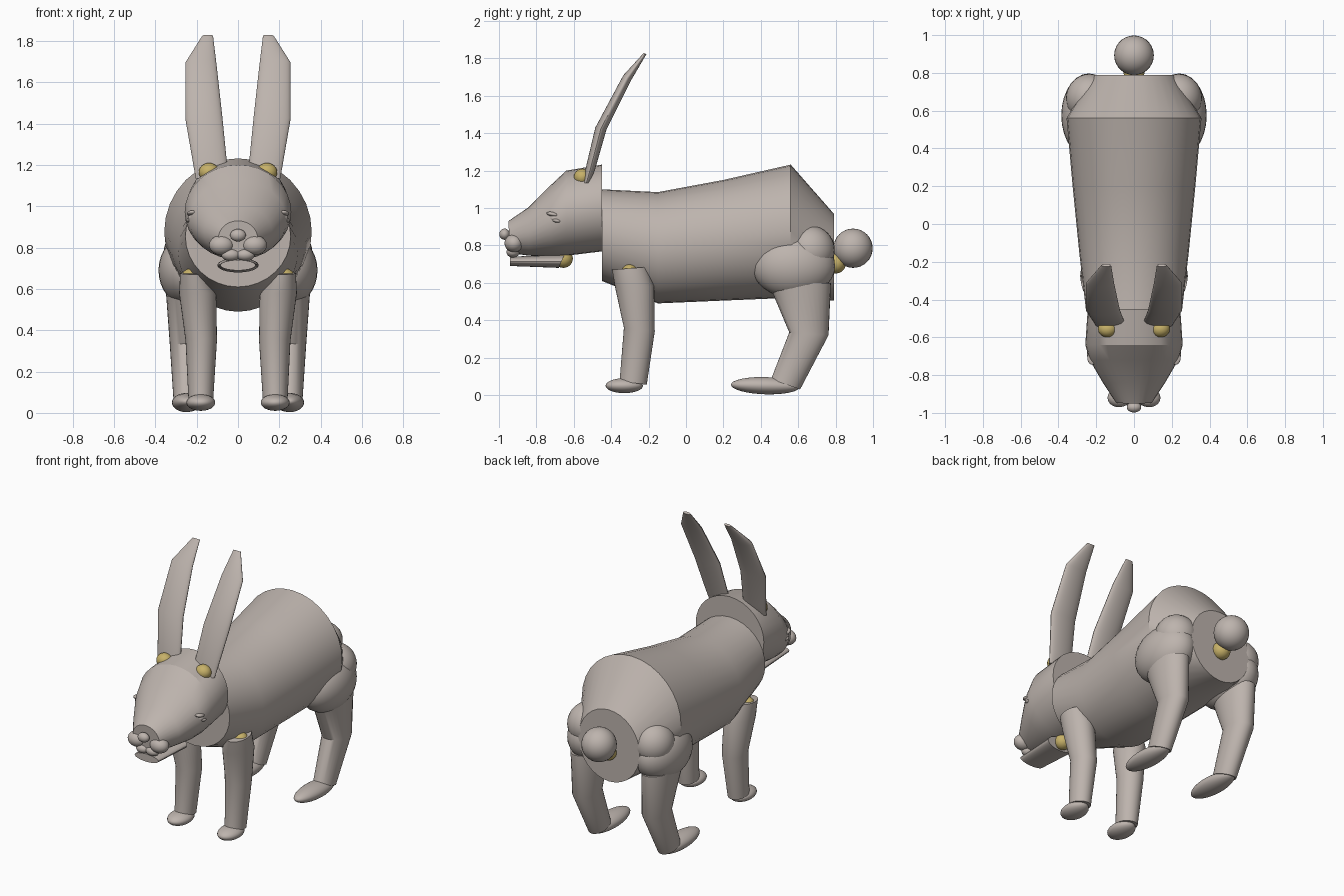
import bpy, bmesh, math
from mathutils import Vector


def material(name, rgb):
    m = bpy.data.materials.new(name)
    m.diffuse_color = (*rgb, 1)
    return m


FUR = material("warm_grey_fur", (0.51, 0.455, 0.42))
GOLD = material("gold_joint", (0.57, 0.44, 0.14))


def finish(name, bm, mat):
    bmesh.ops.recalc_face_normals(bm, faces=bm.faces)
    me = bpy.data.meshes.new(name)
    bm.to_mesh(me)
    bm.free()
    me.materials.append(mat)
    ob = bpy.data.objects.new(name, me)
    bpy.context.collection.objects.link(ob)
    bpy.ops.object.select_all(action='DESELECT')
    ob.select_set(True)
    bpy.context.view_layer.objects.active = ob
    bpy.ops.object.shade_smooth_by_angle(angle=math.radians(32))
    return ob


def loft(name, rings, mat=FUR, side=1, n=32):
    """Each ring: two opposite (y, z) points, centre x, half width in x."""
    bm = bmesh.new()
    loops = []
    for a, b, xc, hw in rings:
        p, q = Vector((xc * side, *a)), Vector((xc * side, *b))
        mid, half = (p + q) / 2, (p - q) / 2
        loops.append([bm.verts.new(mid + half * math.cos(t) + Vector((hw * math.sin(t), 0, 0)))
                      for t in (2 * math.pi * i / n for i in range(n))])
    for l0, l1 in zip(loops, loops[1:]):
        for i in range(n):
            j = (i + 1) % n
            bm.faces.new((l0[i], l0[j], l1[j], l1[i]))
    bm.faces.new(loops[0])
    bm.faces.new(loops[-1])
    return finish(name, bm, mat)


def ball(name, loc, radii, mat=FUR, tilt=0):
    bm = bmesh.new()
    bmesh.ops.create_uvsphere(bm, u_segments=28, v_segments=16, radius=1)
    ob = finish(name, bm, mat)
    ob.location, ob.scale, ob.rotation_euler = loc, radii, (tilt, 0, 0)
    return ob


# Trunk and head
loft("body", [
    ((-0.45, 1.10), (-0.45, 0.61), 0, 0.255),
    ((-0.15, 1.085), (-0.15, 0.49), 0, 0.29),
    ((0.20, 1.15), (0.20, 0.505), 0, 0.325),
    ((0.56, 1.232), (0.56, 0.52), 0, 0.357),
    ((0.79, 0.97), (0.79, 0.505), 0, 0.22)])
loft("head", [
    ((-0.45, 1.232), (-0.45, 0.768), 0, 0.245),
    ((-0.64, 1.20), (-0.64, 0.745), 0, 0.258),
    ((-0.72, 1.125), (-0.72, 0.742), 0, 0.235),
    ((-0.84, 1.005), (-0.84, 0.745), 0, 0.165),
    ((-0.95, 0.93), (-0.94, 0.76), 0, 0.095)])
loft("lower_jaw", [
    ((-0.94, 0.74), (-0.94, 0.69), 0, 0.085),
    ((-0.65, 0.75), (-0.68, 0.68), 0, 0.10)])
ball("jaw_joint", (0, -0.655, 0.73), (0.05, 0.05, 0.05), GOLD)
ball("nose", (0, -0.97, 0.86), (0.038, 0.028, 0.03))

# Tail
ball("tail", (0, 0.893, 0.785), (0.105, 0.105, 0.105))
ball("tail_joint", (0, 0.80, 0.705), (0.055, 0.055, 0.055), GOLD)

for s, tag in ((-1, "left"), (1, "right")):
    # Face details
    ball("cheek_" + tag, (s * 0.08, -0.92, 0.812), (0.06, 0.05, 0.048))
    ball("lip_" + tag, (s * 0.035, -0.925, 0.765), (0.045, 0.035, 0.03))
    ball("eye_" + tag, (s * 0.215, -0.70, 0.945), (0.028, 0.03, 0.024))
    ball("upper_eyelid_" + tag, (s * 0.22, -0.71, 0.966), (0.027, 0.036, 0.013), tilt=-0.2)
    ball("lower_eyelid_" + tag, (s * 0.228, -0.69, 0.932), (0.022, 0.027, 0.012), tilt=-0.2)

    # Ears
    loft("ear_" + tag, [
        ((-0.55, 1.135), (-0.515, 1.135), 0.135, 0.07),
        ((-0.537, 1.21), (-0.488, 1.20), 0.135, 0.082),
        ((-0.485, 1.43), (-0.425, 1.42), 0.165, 0.09),
        ((-0.335, 1.71), (-0.295, 1.68), 0.18, 0.075),
        ((-0.225, 1.83), (-0.212, 1.822), 0.147, 0.026)], side=s)
    ball("ear_joint_" + tag, (s * 0.14, -0.555, 1.165), (0.05, 0.045, 0.045), GOLD)

    # Front legs
    loft("front_leg_" + tag, [
        ((-0.395, 0.67), (-0.205, 0.685), 0.215, 0.065),
        ((-0.38, 0.58), (-0.17, 0.58), 0.195, 0.09),
        ((-0.332, 0.36), (-0.167, 0.34), 0.178, 0.076),
        ((-0.355, 0.075), (-0.21, 0.055), 0.18, 0.06)], side=s)
    ball("shoulder_joint_" + tag, (s * 0.225, -0.30, 0.655), (0.05, 0.045, 0.045), GOLD)
    ball("front_foot_" + tag, (s * 0.18, -0.33, 0.05), (0.07, 0.10, 0.04))

    # Hind legs
    ball("thigh_" + tag, (s * 0.24, 0.575, 0.69), (0.145, 0.222, 0.172))
    ball("hip_" + tag, (s * 0.235, 0.665, 0.775), (0.125, 0.13, 0.13))
    loft("hind_leg_" + tag, [
        ((0.44, 0.60), (0.775, 0.60), 0.255, 0.095),
        ((0.552, 0.335), (0.762, 0.32), 0.25, 0.08),
        ((0.455, 0.085), (0.61, 0.03), 0.25, 0.062)], side=s)
    ball("hind_foot_" + tag, (s * 0.25, 0.425, 0.05), (0.07, 0.185, 0.046), tilt=-0.03)
